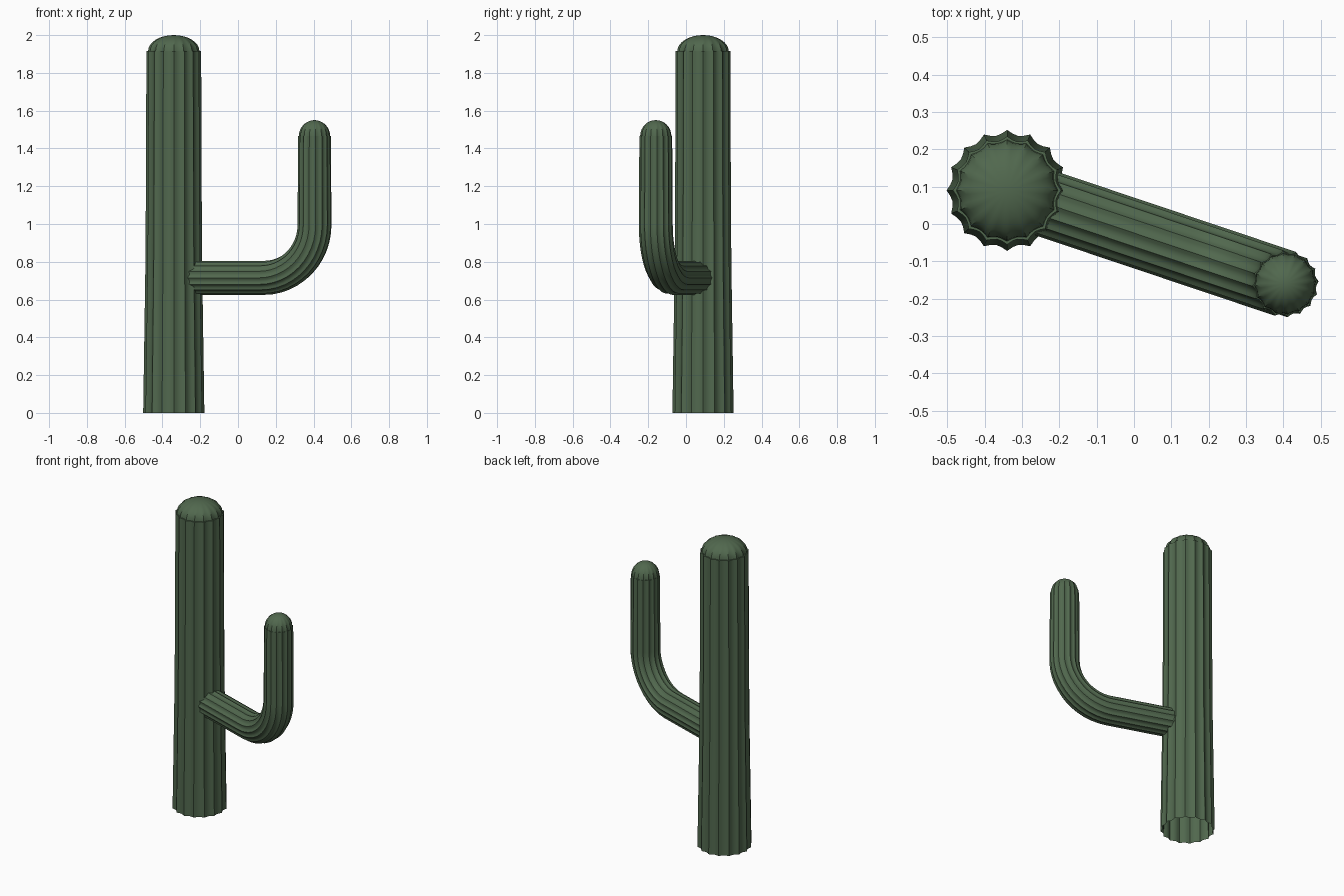
import bpy, bmesh, math
from mathutils import Vector

cube = bpy.data.objects.get("Cube")
if cube:
    bpy.data.objects.remove(cube)

green = bpy.data.materials.new("cactus green")
green.use_nodes = True
colour = (0.082, 0.138, 0.076, 1)
green.diffuse_color = colour
green.node_tree.nodes["Principled BSDF"].inputs["Base Color"].default_value = colour

RIBS, STEPS = 16, 4          # ribs round the stem, facets across each groove
UP = Vector((0, 0, 1))


def ribbed_ring(bm, centre, u, v, radius, depth):
    """One scalloped cross-section in the plane of u and v."""
    ring = []
    for i in range(RIBS * STEPS):
        a = math.tau * i / (RIBS * STEPS)
        r = radius * (1 - depth * math.sin(math.pi * (i % STEPS) / STEPS))
        ring.append(bm.verts.new(centre + (u * math.cos(a) + v * math.sin(a)) * r))
    return ring


def ribbed_stem(name, sections, tip):
    """Loft the sections, open at the start and closed at the tip."""
    bm = bmesh.new()
    rings = [ribbed_ring(bm, *s) for s in sections]
    n = RIBS * STEPS
    for a, b in zip(rings, rings[1:]):
        for i in range(n):
            j = (i + 1) % n
            bm.faces.new((a[i], a[j], b[j], b[i]))
    apex = bm.verts.new(tip)
    for i in range(n):
        bm.faces.new((rings[-1][i], rings[-1][(i + 1) % n], apex))
    mesh = bpy.data.meshes.new(name)
    bm.to_mesh(mesh)
    bm.free()
    mesh.materials.append(green)
    obj = bpy.data.objects.new(name, mesh)
    bpy.context.collection.objects.link(obj)
    bpy.ops.object.select_all(action='DESELECT')
    obj.select_set(True)
    bpy.context.view_layer.objects.active = obj
    bpy.ops.object.shade_smooth_by_angle(angle=math.radians(35))


def dome(base, u, v, radius, height, depth):
    """Rounded top whose grooves fade towards the tip."""
    out = []
    for k in range(8):
        t = math.pi / 2 * k / 8
        out.append((base + UP * height * math.sin(t), u, v,
                    radius * math.cos(t), depth * math.cos(t)))
    return out


# Trunk: flared foot, straight stem, small lip under the dome
foot = Vector((-0.34, 0.09, 0))
X, Y = Vector((1, 0, 0)), Vector((0, 1, 0))
trunk = [(foot + UP * z, X, Y, r, 0.08)
         for z, r in ((0, 0.162), (0.4, 0.156), (0.8, 0.15), (1.3, 0.147), (1.915, 0.145))]
trunk += dome(foot + UP * 1.915, X, Y, 0.136, 0.085, 0.06)
ribbed_stem("trunk", trunk, foot + UP * 2)

# Arm: horizontal run, quarter bend, upright run, dome
elbow = Vector((0.405, -0.16, 0))
out = (elbow - foot).normalized()
side = UP.cross(out)
reach, bend, level, r = (elbow - foot).length, 0.28, 0.715, 0.09
start = foot + UP * level
arm = [(start + out * 0.08, -UP, side, r, 0.08)]
for k in range(13):
    t = math.pi / 2 * k / 12
    centre = start + out * (reach - bend + bend * math.sin(t)) + UP * bend * (1 - math.cos(t))
    arm.append((centre, out * math.sin(t) - UP * math.cos(t), side, r, 0.08))
top = elbow + UP * 1.465
arm.append((top, out, side, 0.087, 0.08))
arm += dome(top, out, side, 0.083, 0.085, 0.06)
ribbed_stem("side_arm", arm, top + UP * 0.085)
